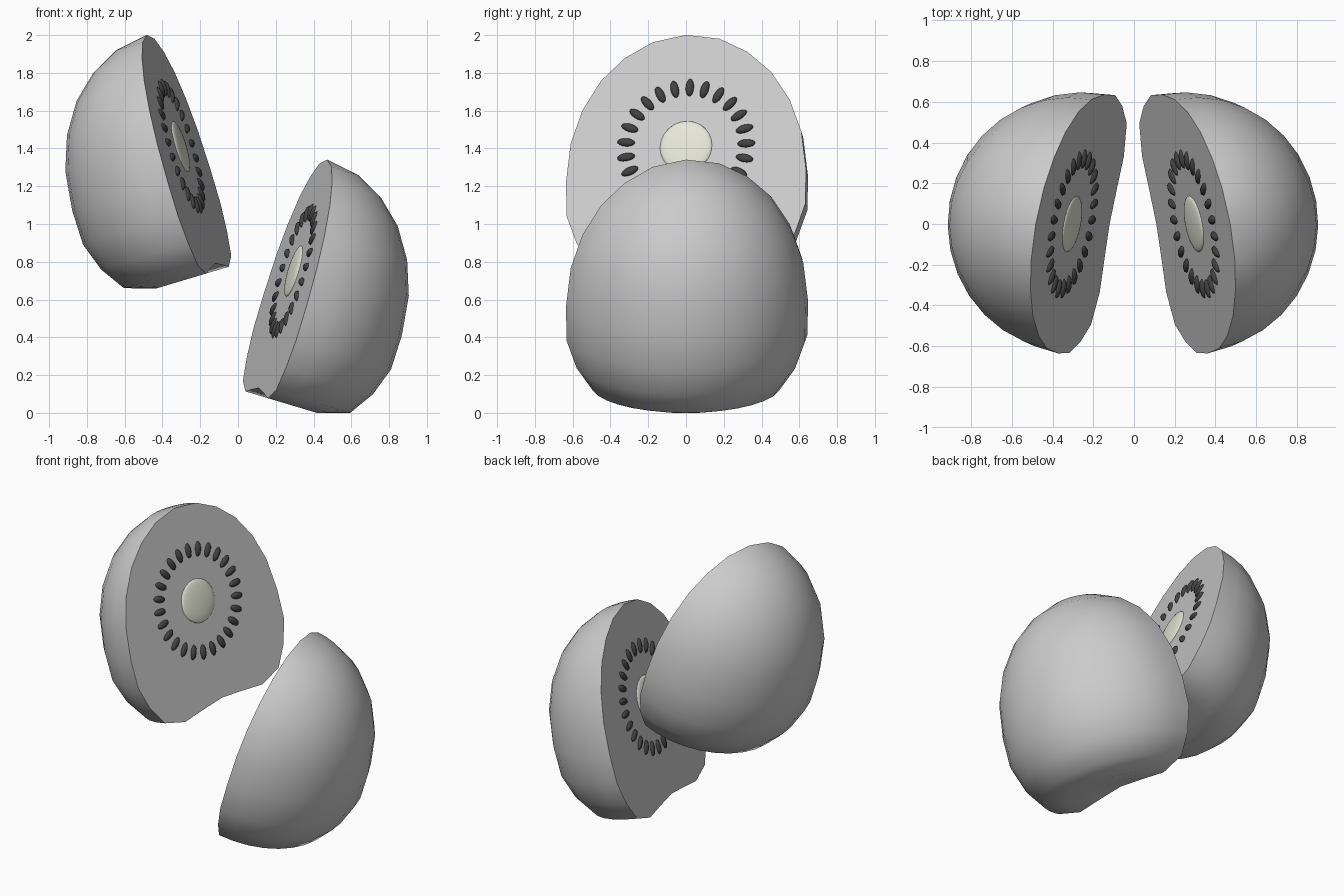
import bpy, bmesh, math
from mathutils import Matrix, Vector

if "Cube" in bpy.data.objects:
    bpy.data.objects.remove(bpy.data.objects["Cube"])

TILT, TURN = math.radians(16.7), math.radians(10.5)
SEGMENTS, SEEDS, RING = 16, 25, 0.325

# (radius, height) of the fruit outline, measured from the core centre
PROFILE = [(0.18, 0.586), (0.33, 0.506), (0.458, 0.388), (0.558, 0.23),
           (0.621, 0.05), (0.646, -0.16), (0.643, -0.349), (0.589, -0.503),
           (0.502, -0.632), (0.34, -0.683), (0.17, -0.662)]
TOP, BOTTOM = 0.617, -0.645


def material(name, rgb):
    m = bpy.data.materials.new(name)
    m.diffuse_color = (*rgb, 1)
    m.use_nodes = True
    m.node_tree.nodes["Principled BSDF"].inputs["Base Color"].default_value = m.diffuse_color
    return m


GREY = material("grey_flesh", (0.6, 0.6, 0.6))
CREAM = material("cream_core", (0.8, 0.81, 0.69))
DARK = material("dark_seed", (0.055, 0.055, 0.057))


def finish(bm, name, mat, matrix, angle):
    """Place the mesh in the world, fix normals and shade it."""
    bm.transform(matrix)
    bmesh.ops.recalc_face_normals(bm, faces=bm.faces[:])
    mesh = bpy.data.meshes.new(name)
    bm.to_mesh(mesh)
    bm.free()
    mesh.materials.append(mat)
    ob = bpy.data.objects.new(name, mesh)
    bpy.context.collection.objects.link(ob)
    bpy.ops.object.select_all(action='DESELECT')
    ob.select_set(True)
    bpy.context.view_layer.objects.active = ob
    bpy.ops.object.shade_smooth_by_angle(angle=math.radians(angle))


def half_body(bm):
    """Half turn of the outline, closed by one flat cut face at x = 0."""
    top = bm.verts.new((0, 0, TOP))
    bottom = bm.verts.new((0, 0, BOTTOM))
    columns = []
    for i in range(SEGMENTS + 1):
        a = math.pi * i / SEGMENTS
        columns.append([bm.verts.new((-r * math.sin(a), r * math.cos(a), h))
                        for r, h in PROFILE])
    for c, d in zip(columns, columns[1:]):
        bm.faces.new((top, c[0], d[0]))
        bm.faces.new((bottom, d[-1], c[-1]))
        for k in range(len(PROFILE) - 1):
            bm.faces.new((c[k], c[k + 1], d[k + 1], d[k]))
    bm.faces.new([top] + columns[0] + [bottom] + columns[-1][::-1])


def build_half(side, mirror, centre):
    place = (Matrix.Translation(Vector(centre)) @ Matrix.Scale(mirror, 4, (1, 0, 0))
             @ Matrix.Rotation(-TILT, 4, 'Y') @ Matrix.Rotation(-TURN, 4, 'Z'))
    # fruit half
    bm = bmesh.new()
    half_body(bm)
    finish(bm, side + "_fruit_half", GREY, place, 50)
    # pale core
    bm = bmesh.new()
    bmesh.ops.create_uvsphere(bm, u_segments=24, v_segments=12, radius=1,
                              matrix=Matrix.Diagonal((0.02, 0.14, 0.14, 1)))
    finish(bm, side + "_core", CREAM, place, 60)
    # ring of seeds pointing outward
    bm = bmesh.new()
    for i in range(SEEDS):
        m = (Matrix.Rotation(math.tau * i / SEEDS, 4, 'X')
             @ Matrix.Translation((0, RING, 0))
             @ Matrix.Diagonal((0.018, 0.048, 0.022, 1)))
        bmesh.ops.create_uvsphere(bm, u_segments=10, v_segments=8, radius=1, matrix=m)
    finish(bm, side + "_seeds", DARK, place, 60)


build_half("left", 1, (-0.305, 0, 1.41))
build_half("right", -1, (0.295, 0, 0.75))
